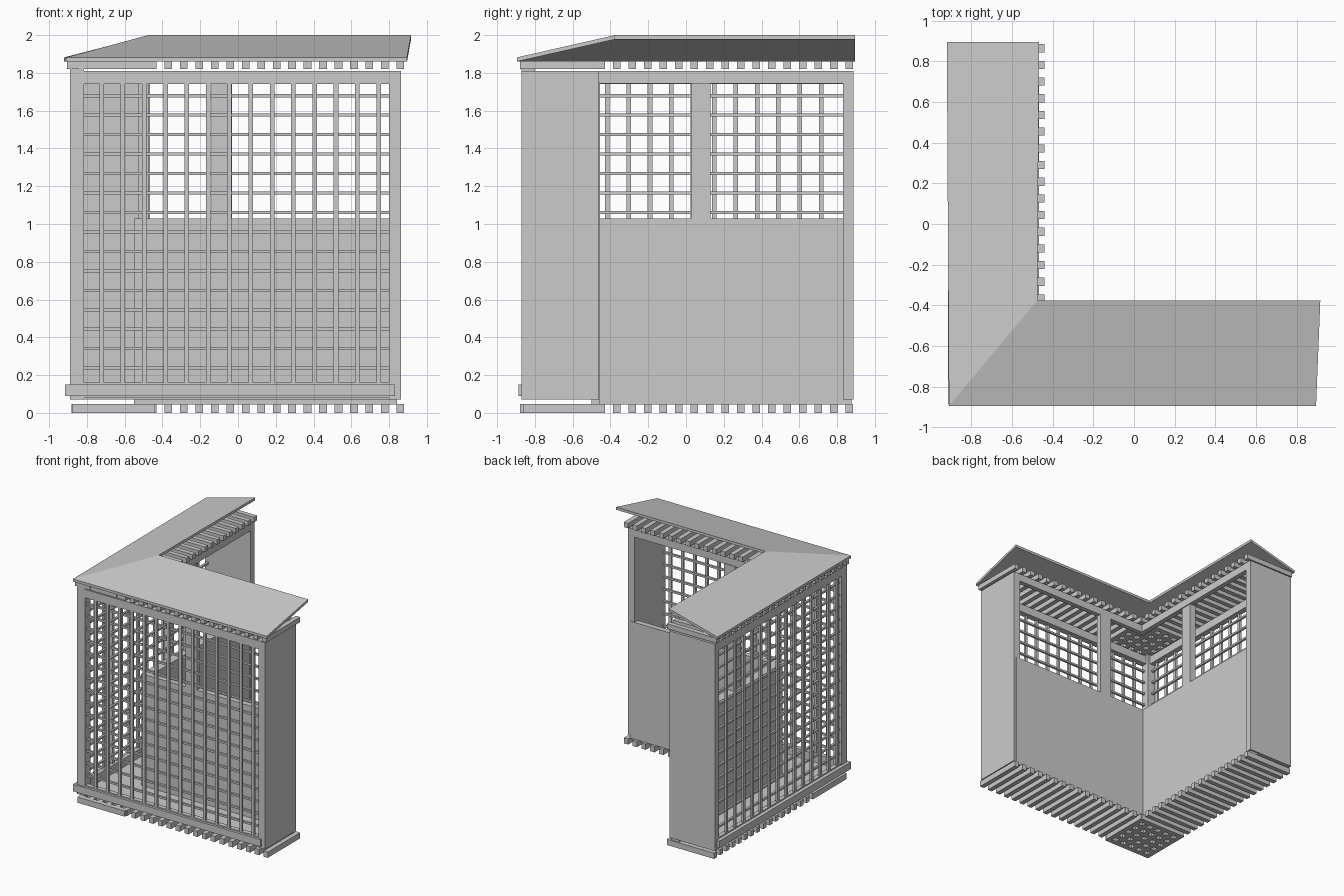
import bpy, bmesh


def boxes(name, items):
    """One object from boxes given as (x0, x1, y0, y1, z0, z1)."""
    bm = bmesh.new()
    for x0, x1, y0, y1, z0, z1 in items:
        vs = bmesh.ops.create_cube(bm, size=1)["verts"]
        for v in vs:
            v.co = (x0 if v.co.x < 0 else x1,
                    y0 if v.co.y < 0 else y1,
                    z0 if v.co.z < 0 else z1)
    return finish(name, bm)


def finish(name, bm):
    bmesh.ops.recalc_face_normals(bm, faces=bm.faces)
    me = bpy.data.meshes.new(name)
    bm.to_mesh(me)
    bm.free()
    ob = bpy.data.objects.new(name, me)
    bpy.context.collection.objects.link(ob)
    return ob


# Floor and ceiling joists: one row per wing, crossing in the corner
for name, z0, z1, xa, ya in (("floor_joists", 0.0, 0.048, -0.88, -0.86),
                             ("ceiling_joists", 1.82, 1.862, -0.905, -0.88)):
    row = []
    for i in range(-5, 17):
        x, y = -0.452 + i * 0.082, -0.448 + i * 0.082
        row.append((x - 0.02, x + 0.02, ya, -0.43, z0, z1))
        row.append((xa, -0.44, y - 0.02, y + 0.02, z0, z1))
    boxes(name, row)

# Floor boards
boxes("floor", [(-0.87, 0.81, -0.85, -0.48, 0.07, 0.09),
                (-0.87, -0.5, -0.48, 0.84, 0.07, 0.09)])

# Solid end walls and outer corner post
boxes("end_wall_right", [(0.80, 0.863, -0.872, -0.46, 0.07, 1.81)])
boxes("end_wall_back", [(-0.89, -0.467, 0.83, 0.887, 0.07, 1.81)])
boxes("corner_post", [(-0.89, -0.815, -0.872, -0.80, 0.07, 1.82)])

# Outer rails
boxes("outer_header", [(-0.815, 0.80, -0.872, -0.82, 1.74, 1.81),
                       (-0.89, -0.84, -0.80, 0.83, 1.74, 1.81)])
boxes("outer_sill", [(-0.815, 0.80, -0.868, -0.83, 0.08, 0.16),
                     (-0.885, -0.85, -0.80, 0.83, 0.08, 0.16)])
boxes("base_trim", [(-0.915, 0.83, -0.888, -0.865, 0.09, 0.15),
                    (-0.915, -0.885, -0.888, 0.86, 0.09, 0.15)])

# Lattice on both outer sides
front, left = [], []
for i in range(14):
    x, y = -0.722 + i * 0.1128, -0.757 + i * 0.1133
    front.append((x - 0.012, x + 0.012, -0.868, -0.85, 0.155, 1.745))
    left.append((-0.886, -0.868, y - 0.012, y + 0.012, 0.155, 1.745))
for i in range(15):
    z = 0.237 + i * 0.103
    front.append((-0.82, 0.805, -0.854, -0.836, z - 0.008, z + 0.008))
    left.append((-0.872, -0.854, -0.81, 0.835, z - 0.008, z + 0.008))
boxes("front_lattice", front)
boxes("left_lattice", left)

# Inner half-height walls, headers and window posts
boxes("inner_wall", [(-0.55, 0.842, -0.50, -0.455, 0.045, 1.03),
                     (-0.55, -0.475, -0.455, 0.875, 0.045, 1.03)])
boxes("inner_header", [(-0.51, 0.805, -0.50, -0.46, 1.745, 1.81),
                       (-0.51, -0.467, -0.46, 0.835, 1.745, 1.81)])
boxes("window_posts", [(-0.14, -0.033, -0.50, -0.455, 1.02, 1.75),
                       (-0.53, -0.475, 0.027, 0.13, 1.02, 1.75)])

# Mitred single-slope roof sheet
eave = [(0.895, -0.895, 1.882), (-0.91, -0.895, 1.882), (-0.92, 0.895, 1.882)]
ridge = [(0.916, -0.375, 2.0), (-0.475, -0.375, 2.0), (-0.467, 0.895, 2.0)]
bm = bmesh.new()
e = [bm.verts.new(p) for p in eave]
r = [bm.verts.new(p) for p in ridge]
top = [bm.faces.new((e[i], e[i + 1], r[i + 1], r[i])) for i in range(2)]
ext = bmesh.ops.extrude_face_region(bm, geom=top, use_keep_orig=True)
for g in ext["geom"]:
    if isinstance(g, bmesh.types.BMVert):
        g.co.z -= 0.022
finish("roof", bm)
